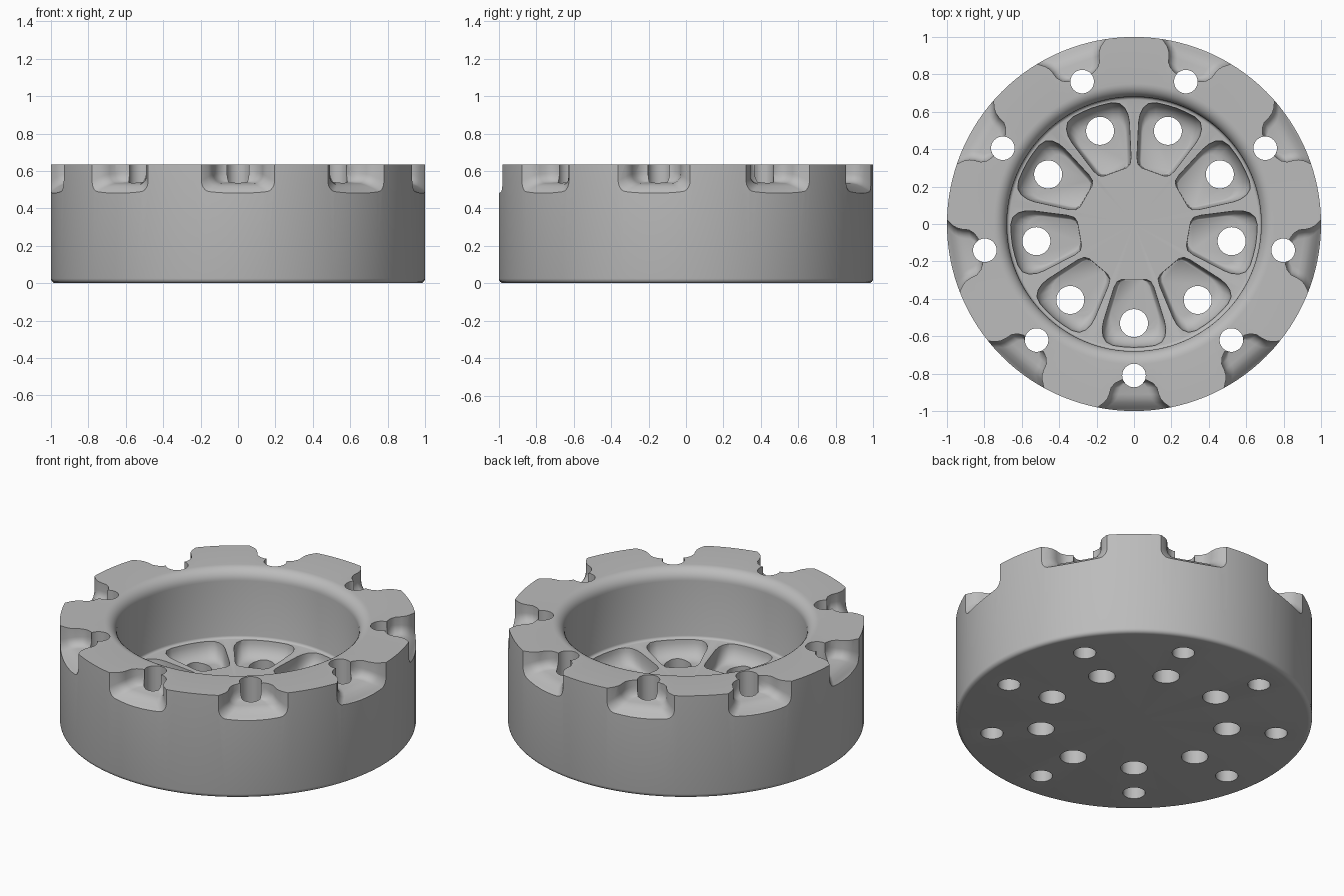
import bpy, bmesh, math
from mathutils import Matrix, Vector

cube = bpy.data.objects.get("Cube")
if cube:
    bpy.data.objects.remove(cube, do_unlink=True)

COUNT = 9
HEIGHT, FLOOR, POCKET = 0.635, 0.21, 0.11

grey = bpy.data.materials.new("plain grey")
grey.use_nodes = True
grey.diffuse_color = (0.5, 0.5, 0.5, 1)
grey.node_tree.nodes["Principled BSDF"].inputs["Base Color"].default_value = (0.5, 0.5, 0.5, 1)


def make_object(name, bm):
    bmesh.ops.recalc_face_normals(bm, faces=bm.faces[:])
    mesh = bpy.data.meshes.new(name)
    bm.to_mesh(mesh)
    bm.free()
    mesh.materials.append(grey)
    obj = bpy.data.objects.new(name, mesh)
    bpy.context.collection.objects.link(obj)
    return obj


def loft(bm, loops, turn):
    """Skin a stack of closed loops, cap both ends, and turn it about z."""
    rings = [[bm.verts.new(turn @ Vector(p)) for p in loop] for loop in loops]
    for a, b in zip(rings, rings[1:]):
        for i in range(len(a)):
            j = (i + 1) % len(a)
            bm.faces.new((a[i], a[j], b[j], b[i]))
    bm.faces.new(rings[0])
    bm.faces.new(rings[-1])


def arc(cx, cz, r, start, end, steps):
    out = []
    for i in range(steps + 1):
        a = math.radians(start + (end - start) * i / steps)
        out.append((cx + r * math.cos(a), cz + r * math.sin(a)))
    return out


def turns():
    # local +y is the outward direction; the first one points to the front
    return [Matrix.Rotation(math.pi + math.tau * k / COUNT, 4, 'Z') for k in range(COUNT)]


# Cup body: lathed profile of radius and height
profile = [(0, 0)] + arc(0.975, 0.025, 0.025, -90, 0, 4) + [(1, HEIGHT)]
profile += arc(0.75, HEIGHT - 0.07, 0.07, 90, 180, 8)
profile += arc(0.665, FLOOR + 0.015, 0.015, 0, -90, 3) + [(0, FLOOR)]
bm = bmesh.new()
verts = [bm.verts.new((r, 0, z)) for r, z in profile]
edges = [bm.edges.new(pair) for pair in zip(verts, verts[1:])]
bmesh.ops.spin(bm, geom=verts + edges, axis=(0, 0, 1), cent=(0, 0, 0),
               angle=math.tau, steps=128, use_merge=True)
bmesh.ops.remove_doubles(bm, verts=bm.verts[:], dist=0.0001)
body = make_object("cup_body", bm)

# Floor pockets: teardrop outline that narrows into a rounded bottom
half = [(0.065, 0.296), (0.09, 0.308), (0.107, 0.34), (0.163, 0.52), (0.17, 0.56),
        (0.166, 0.6), (0.148, 0.632), (0.11, 0.65), (0.055, 0.657)]
outline = half + [(0, 0.66)] + [(-x, y) for x, y in reversed(half)]
bm = bmesh.new()
for turn in turns():
    loops = [[(x, y, FLOOR + 0.05) for x, y in outline]]
    for i in range(8):
        a = math.radians(90 * i / 7)
        s = 1 - 0.25 * (1 - math.cos(a))
        z = FLOOR - (FLOOR - POCKET) * math.sin(a)
        loops.append([(x * s, 0.3 + (y - 0.3) * s, z) for x, y in outline])
    loft(bm, loops, turn)
pockets = make_object("pocket_cutter", bm)

# Rim notches: rounded U sections that flare outward (radius, half width, bottom)
stations = [(0.835, 0.07, 0.56), (0.85, 0.1, 0.542), (0.875, 0.122, 0.536),
            (0.91, 0.132, 0.534), (0.935, 0.143, 0.528), (0.955, 0.16, 0.518),
            (0.975, 0.187, 0.502), (0.99, 0.21, 0.488), (1.03, 0.25, 0.46)]
bm = bmesh.new()
for turn in turns():
    loops = []
    for r, w, b in stations:
        c = 0.05
        right = arc(w - c, b + c, c, -90, 0, 6) + [(w, HEIGHT + 0.05)]
        section = right + [(-x, z) for x, z in reversed(right)]
        loops.append([(x, r, z) for x, z in section])
    loft(bm, loops, turn)
notches = make_object("notch_cutter", bm)

# Through holes: an inner and an outer ring
bm = bmesh.new()
for turn in turns():
    for ring, radius in ((0.53, 0.075), (0.81, 0.063)):
        bmesh.ops.create_cone(bm, cap_ends=True, segments=32, radius1=radius, radius2=radius,
                              depth=2, matrix=turn @ Matrix.Translation((0, ring, 0)))
holes = make_object("hole_cutter", bm)

# Cut everything out of the body
bpy.ops.object.select_all(action='DESELECT')
body.select_set(True)
bpy.context.view_layer.objects.active = body
for cutter in (pockets, notches, holes):
    cutter.hide_render = True
    mod = body.modifiers.new(cutter.name, 'BOOLEAN')
    mod.operation = 'DIFFERENCE'
    mod.solver = 'EXACT'
    mod.object = cutter
    bpy.ops.object.modifier_apply(modifier=mod.name)
    bpy.data.objects.remove(cutter, do_unlink=True)

bpy.ops.object.shade_smooth_by_angle(angle=math.radians(35))
